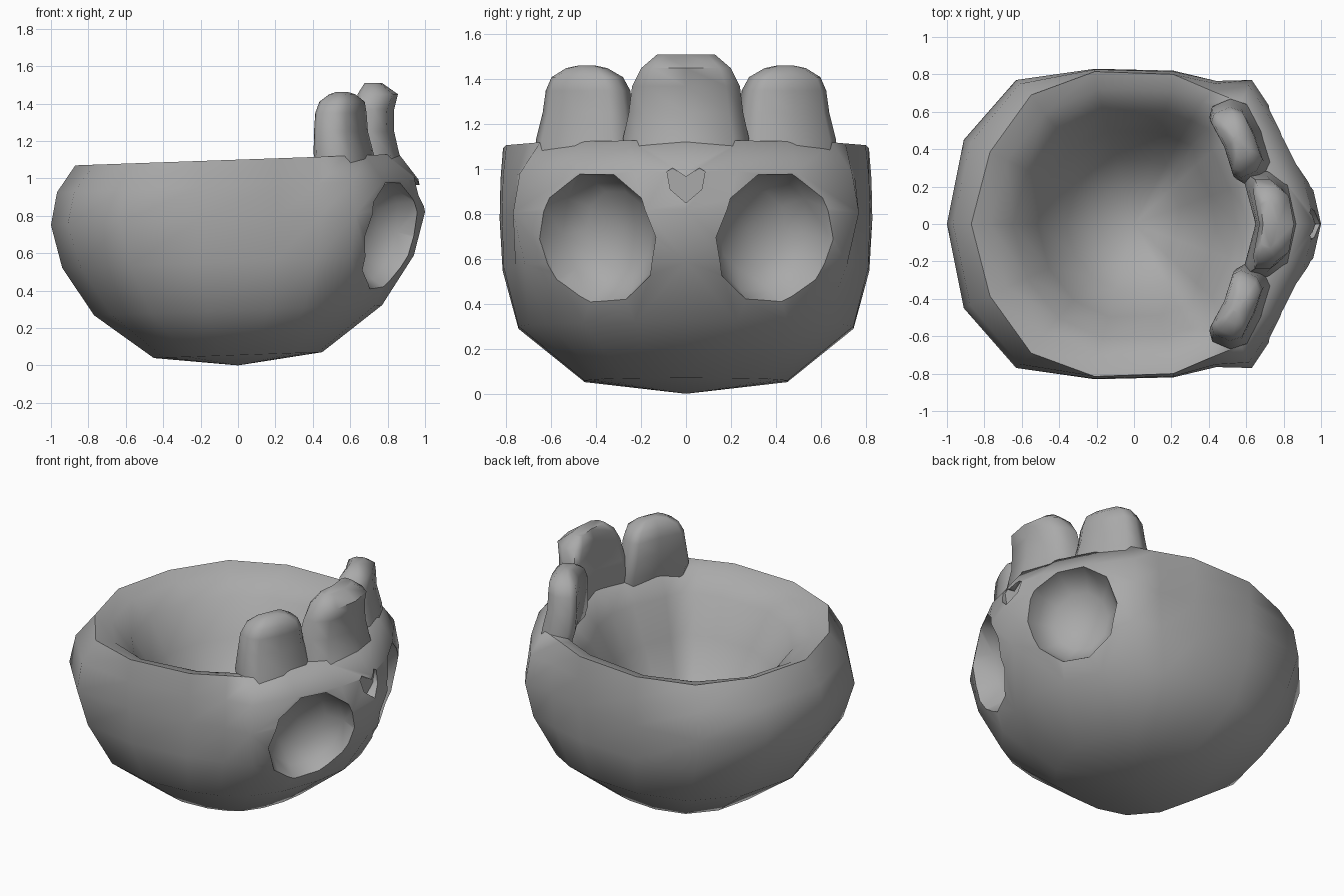
import bpy, bmesh, math
from mathutils import Vector

cube = bpy.data.objects.get("Cube")
if cube:
    bpy.data.objects.remove(cube, do_unlink=True)

bone = bpy.data.materials.new("grey_bone")
bone.use_nodes = True
GREY = (0.4, 0.4, 0.4, 1)
bone.diffuse_color = GREY
bone.node_tree.nodes["Principled BSDF"].inputs["Base Color"].default_value = GREY


def loft(name, rings):
    """Skin closed rings of points; a one-point ring makes a pole, others are capped."""
    bm = bmesh.new()
    loops = [[bm.verts.new(p) for p in ring] for ring in rings]
    for a, b in zip(loops, loops[1:]):
        n = max(len(a), len(b))
        for i in range(n):
            j = (i + 1) % n
            if len(a) == 1:
                bm.faces.new((a[0], b[j], b[i]))
            elif len(b) == 1:
                bm.faces.new((a[i], a[j], b[0]))
            else:
                bm.faces.new((a[i], a[j], b[j], b[i]))
    for end in (loops[0], loops[-1]):
        if len(end) > 2:
            bm.faces.new(end)
    bmesh.ops.recalc_face_normals(bm, faces=bm.faces)
    mesh = bpy.data.meshes.new(name)
    bm.to_mesh(mesh)
    bm.free()
    mesh.materials.append(bone)
    obj = bpy.data.objects.new(name, mesh)
    bpy.context.collection.objects.link(obj)
    return obj


def smooth(obj, angle):
    bpy.ops.object.select_all(action='DESELECT')
    obj.select_set(True)
    bpy.context.view_layer.objects.active = obj
    bpy.ops.object.shade_smooth_by_angle(angle=math.radians(angle))


def mirrored(half):
    return half + [(x, -y) for x, y in half[-2:0:-1]]


# Bowl outlines: rounded underside, widest level with cheek corners, rim, inner lip
low = mirrored([(1, 0), (.95, .25), (.83, .5), (.66, .68), (.46, .77), (.21, .82),
                (-.21, .82), (-.6, .71), (-.88, .42), (-1, 0)])
wide = mirrored([(1, 0), (.95, .22), (.81, .5), (.63, .77), (.44, .765), (.21, .82),
                 (-.21, .83), (-.63, .77), (-.91, .45), (-1, 0)])
crest = mirrored([(.86, 0), (.79, .25), (.68, .47), (.57, .65), (.42, .71), (.21, .8),
                  (-.21, .815), (-.55, .69), (-.77, .385), (-.87, 0)])
lip = mirrored([(.65, 0), (.61, .22), (.5, .46), (.47, .6), (.36, .65), (.2, .71),
                (-.2, .72), (-.48, .59), (-.68, .34), (-.77, 0)])


def ring(outline, sx, sy, z, tilt=.035):
    return [(x * sx, y * sy, z + tilt * x * sx) for x, y in outline]


def blend(a, b, t):
    return [(p + (r - p) * t, q + (s - q) * t) for (p, q), (r, s) in zip(a, b)]


bowl = loft("bowl", [
    [(0, 0, 0)],
    ring(low, .45, .55, .055), ring(low, .77, .91, .295),
    ring(blend(low, wide, .5), .94, .99, .555),
    ring(wide, 1, 1, .785), ring(blend(wide, crest, .25), 1, 1, .96),
    ring(crest, 1, 1, 1.1), ring(lip, 1, 1, 1.075, .06), ring(lip, .84, .85, .97),
    ring(lip, .67, .69, .75), ring(lip, .47, .48, .52), ring(lip, .23, .24, .4),
    [(0, 0, .37)]])


def cut(target, cutter):
    cutter.hide_render = True
    mod = target.modifiers.new(cutter.name, 'BOOLEAN')
    mod.operation = 'DIFFERENCE'
    mod.solver = 'EXACT'
    mod.object = cutter
    bpy.context.view_layer.objects.active = target
    bpy.ops.object.modifier_apply(modifier=mod.name)
    bpy.data.objects.remove(cutter, do_unlink=True)


# Eye sockets: ten-sided rounded hollows
for side in (1, -1):
    axis = Vector((.85, .5 * side, -.2)).normalized()
    u = axis.cross(Vector((0, 0, 1))).normalized()
    v = u.cross(axis) * 1.08
    centre = Vector((.8, .38 * side, .695))
    rings = []
    for depth, r in ((.25, .33), (.03, .296), (-.09, .25), (-.17, .17)):
        rings.append([centre + axis * depth + u * r * math.cos(a) + v * r * math.sin(a)
                      for a in (math.tau * k / 10 for k in range(10))])
    rings.append([centre - axis * .2])
    cut(bowl, loft("socket_cutter", rings))

# Nose: shallow heart-shaped notch
half = [(0, .965), (.06, 1.005), (.085, .99), (.07, .91), (0, .85)]
heart = half + [(-y, z) for y, z in half[-2:0:-1]]
cut(bowl, loft("nose_cutter", [[(x, y, z) for y, z in heart] for x in (.93, 1.1)]))
smooth(bowl, 72)


# Teeth: bowed rounded slabs rising from the rim
def tooth(name, centre, turn, levels, bow):
    """levels: height, half width, inner and outer offset along the facing direction."""
    c, s = math.cos(turn), math.sin(turn)
    rings = []
    for z, w, inner, outer in levels:
        mid, d = (inner + outer) / 2, (outer - inner) / 2
        pts = []
        for fu, fd in ((-1, -.55), (-.8, -1), (0, -1), (.8, -1), (1, -.55),
                       (1, .5), (.75, 1), (0, 1), (-.75, 1), (-1, .5)):
            u = fu * w
            n = mid + fd * d - bow * u * u
            pts.append((centre[0] + n * c - u * s, centre[1] + n * s + u * c, z))
        rings.append(pts)
    smooth(loft(name, rings), 60)


tooth("middle_tooth", (.75, 0), 0, [
    (.98, .27, -.07, .165), (1.14, .28, -.1, .11), (1.25, .255, -.09, .085),
    (1.37, .24, -.07, .085), (1.45, .2, -.08, .105), (1.51, .13, -.06, .02)], 1.2)
for side, label in ((1, "left"), (-1, "right")):
    tooth(label + "_tooth", (.575, .45 * side), .4 * side, [
        (.98, .21, -.05, .13), (1.13, .225, -.09, .11), (1.25, .2, -.1, .08),
        (1.35, .185, -.1, .075), (1.41, .155, -.09, .07), (1.45, .09, -.06, .03),
        (1.463, .03, -.04, 0)], .6)
